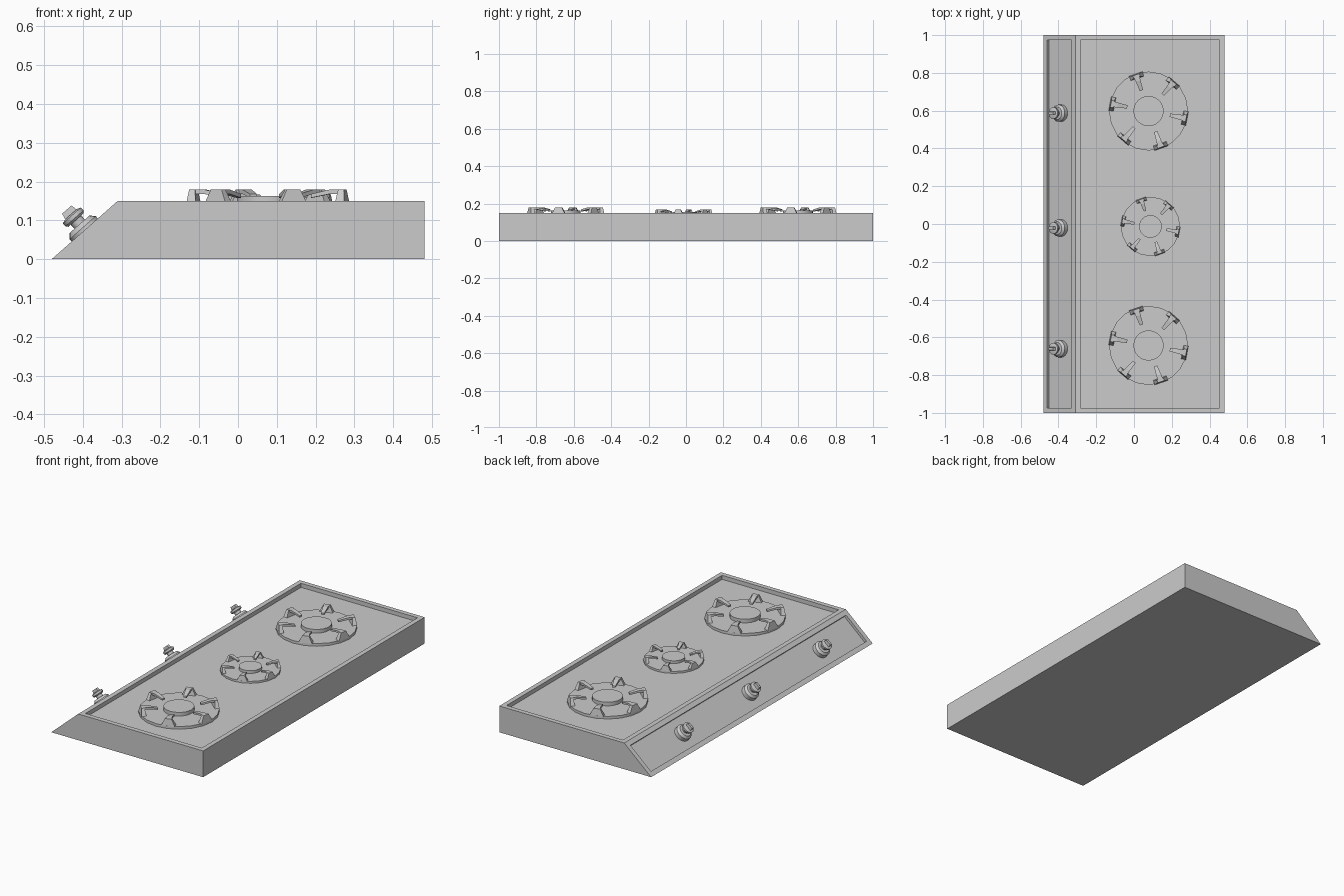
import bpy, bmesh, math
from mathutils import Matrix, Vector

cube = bpy.data.objects.get("Cube")
if cube:
    bpy.data.objects.remove(cube, do_unlink=True)

steel = bpy.data.materials.new("brushed_grey")
steel.use_nodes = True
GREY = (0.6, 0.6, 0.6, 1)
steel.diffuse_color = GREY
steel.node_tree.nodes["Principled BSDF"].inputs["Base Color"].default_value = GREY


def finish(name, bm, matrix=Matrix(), smooth=False):
    """Turn a bmesh into a named object with the shared material."""
    bmesh.ops.recalc_face_normals(bm, faces=bm.faces)
    mesh = bpy.data.meshes.new(name)
    bm.to_mesh(mesh)
    bm.free()
    mesh.materials.append(steel)
    obj = bpy.data.objects.new(name, mesh)
    obj.matrix_world = matrix
    bpy.context.collection.objects.link(obj)
    if smooth:
        bpy.ops.object.select_all(action="DESELECT")
        obj.select_set(True)
        bpy.context.view_layer.objects.active = obj
        bpy.ops.object.shade_smooth_by_angle(angle=math.radians(30))
    return obj


def prism(bm, points, turn=Matrix()):
    """Side profile of (x, z, half width) points, closed on both sides."""
    sides = [[bm.verts.new(turn @ Vector((x, s * w, z))) for x, z, w in points]
             for s in (-1, 1)]
    a, b = sides
    bm.faces.new(a)
    bm.faces.new(b[::-1])
    for i in range(len(points)):
        bm.faces.new((a[i], a[i - 1], b[i - 1], b[i]))


def lathe(bm, profile, sides=20):
    """Spin a (radius, height) profile around z, with flat end caps."""
    rings = [[bm.verts.new((r * math.cos(k * math.tau / sides),
                            r * math.sin(k * math.tau / sides), z))
              for k in range(sides)] for r, z in profile]
    for low, high in zip(rings, rings[1:]):
        for k in range(sides):
            bm.faces.new((low[k - 1], low[k], high[k], high[k - 1]))
    bm.faces.new(rings[0][::-1])
    bm.faces.new(rings[-1])


# Body: wedge-fronted slab with a sunken hob and a sunken control panel
HEIGHT, RECESS = 0.15, 0.023
slope_low, slope_high = Vector((-0.48, 0, 0)), Vector((-0.31, 0, HEIGHT))
bm = bmesh.new()
prism(bm, [(-0.48, 0, 1), (0.48, 0, 1), (0.48, HEIGHT, 1), (-0.31, HEIGHT, 1)])
bmesh.ops.recalc_face_normals(bm, faces=bm.faces)
bm.normal_update()
hob = [f for f in bm.faces if f.normal.z > 0.99]
panel = [f for f in bm.faces if 0.5 < f.normal.z < 0.99]
for faces, depth in ((hob, RECESS), (panel, 0.015)):
    bmesh.ops.inset_individual(bm, faces=faces, thickness=0.038)
    bm.normal_update()
    bmesh.ops.inset_individual(bm, faces=faces, thickness=0.0001, depth=-depth)
finish("hob_body", bm)


# Burners: round plate, raised cap and a ring of six pan supports
def burner(name, x, y, size):
    place = Matrix.Translation((x, y, HEIGHT - RECESS)) @ Matrix.Scale(size, 4)

    bm = bmesh.new()
    lathe(bm, [(0.209, 0), (0.209, 0.015)])
    finish(name + "_plate", bm, place, smooth=True)

    bm = bmesh.new()
    lathe(bm, [(0.08, 0.015), (0.08, 0.036)], 24)
    finish(name + "_cap", bm, place, smooth=True)

    foot = [(0.182, 0.012, 0.038), (0.208, 0.012, 0.038),
            (0.203, 0.053, 0.018), (0.188, 0.053, 0.018)]
    arm = [(0.2, 0.053), (0.168, 0.053), (0.115, 0.041),
           (0.115, 0.031), (0.165, 0.041), (0.2, 0.041)]
    arm = [(r, z, 0.009 + 0.08 * (r - 0.115)) for r, z in arm]
    bm = bmesh.new()
    for k in range(6):
        turn = Matrix.Rotation(math.radians(60 * k - 11), 4, "Z")
        prism(bm, foot, turn)
        prism(bm, arm, turn)
    finish(name + "_pan_supports", bm, place)


burner("back_burner", 0.077, 0.598, 1)
burner("middle_burner", 0.087, -0.013, 0.75)
burner("front_burner", 0.077, -0.643, 1)

# Control knobs, standing square to the sloping panel
slope = slope_high - slope_low
tilt = Matrix.Rotation(-math.atan2(slope.z, slope.x), 4, "Y")
middle = (slope_low + slope_high) / 2
for name, y in (("back", 0.587), ("middle", -0.021), ("front", -0.661)):
    place = Matrix.Translation((middle.x, y, middle.z)) @ tilt
    bm = bmesh.new()
    lathe(bm, [(0.045, -0.016), (0.045, 0.008), (0.034, 0.02), (0.018, 0.02),
               (0.018, 0.034), (0.026, 0.034), (0.031, 0.04), (0.031, 0.05),
               (0.02, 0.054)])
    finish(name + "_knob", bm, place, smooth=True)
    bm = bmesh.new()
    prism(bm, [(-0.02, 0.05, 0.009), (0.02, 0.05, 0.009),
               (0.016, 0.07, 0.007), (-0.016, 0.07, 0.007)])
    finish(name + "_knob_grip", bm, place)
